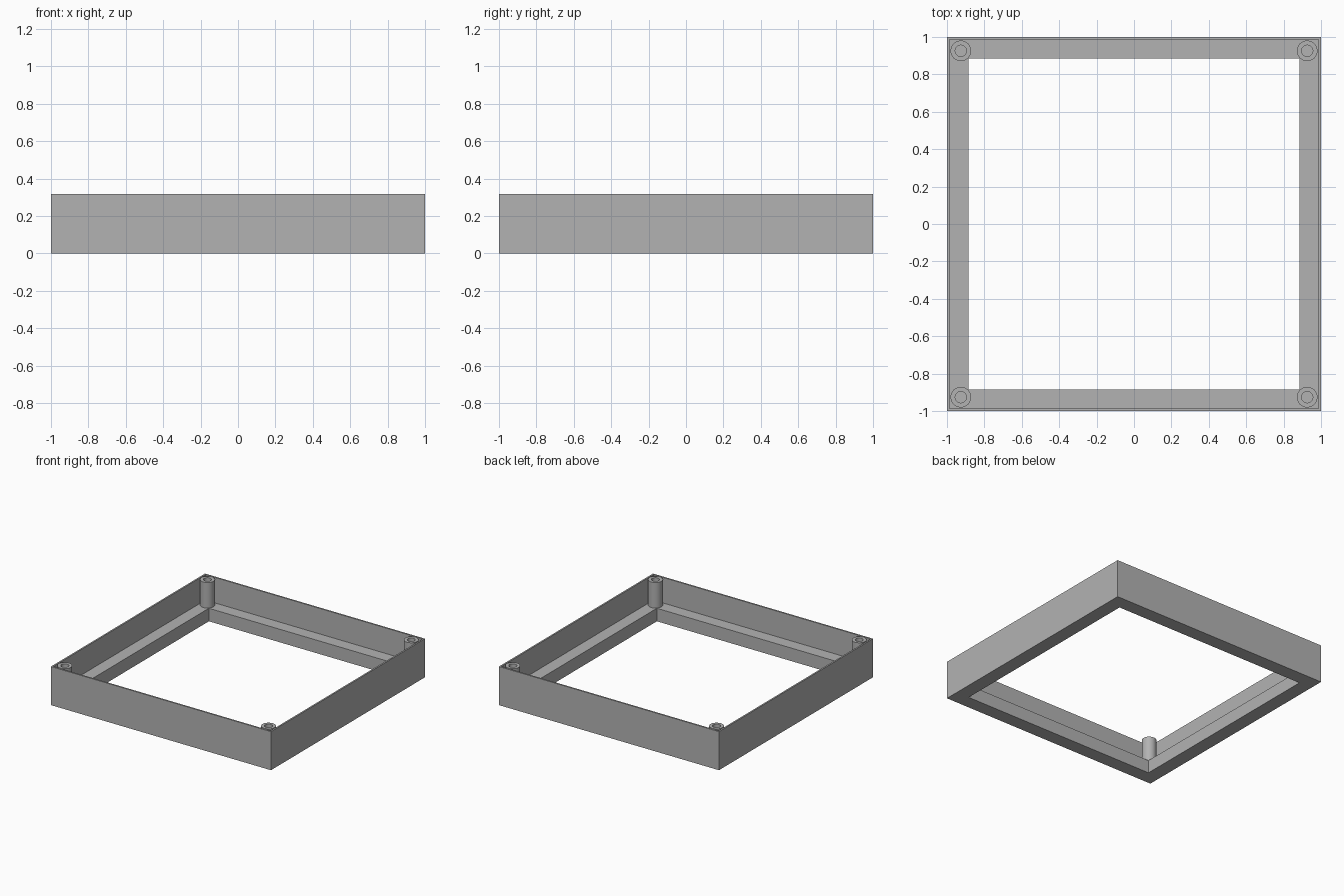
import bpy
import bmesh
from math import cos, sin, pi, sqrt, radians

HEIGHT = 0.317
LEDGE = 0.107
OUTER, WALL_IN, LEDGE_IN = 1.0, 0.987, 0.884
POST_AT, POST_R, HOLE_R = 0.926, 0.055, 0.03

if "Cube" in bpy.data.objects:
    bpy.data.objects.remove(bpy.data.objects["Cube"], do_unlink=True)

grey = bpy.data.materials.new("plain_grey")
grey.use_nodes = True
colour = (0.45, 0.45, 0.45, 1.0)
grey.diffuse_color = colour
grey.node_tree.nodes["Principled BSDF"].inputs["Base Color"].default_value = colour


def sweep(name, profile, sides, turn=0.0, closed=True, location=(0, 0, 0)):
    """Sweep a (radius, z) profile around the z axis with the given side count."""
    bm = bmesh.new()
    rings = []
    for i in range(sides):
        a = turn + 2 * pi * i / sides
        rings.append([bm.verts.new((r * cos(a), r * sin(a), z)) for r, z in profile])
    count = len(profile)
    for i in range(sides):
        here, there = rings[i], rings[(i + 1) % sides]
        for j in range(count if closed else count - 1):
            k = (j + 1) % count
            bm.faces.new((here[j], there[j], there[k], here[k]))
    bmesh.ops.recalc_face_normals(bm, faces=bm.faces)
    mesh = bpy.data.meshes.new(name)
    bm.to_mesh(mesh)
    bm.free()
    mesh.materials.append(grey)
    obj = bpy.data.objects.new(name, mesh)
    obj.location = location
    bpy.context.collection.objects.link(obj)
    return obj


# Square frame: thin outer wall with a thick ledge inside its foot
section = [(OUTER, 0), (OUTER, HEIGHT), (WALL_IN, HEIGHT),
           (WALL_IN, LEDGE), (LEDGE_IN, LEDGE), (LEDGE_IN, 0)]
sweep("frame", [(r * sqrt(2), z) for r, z in section], 4, turn=pi / 4)

# Hollow screw posts standing on the ledge in the corners
tube = [(POST_R, LEDGE), (POST_R, HEIGHT), (HOLE_R, HEIGHT), (HOLE_R, LEDGE)]
for side, x in (("left", POST_AT), ("right", -POST_AT)):
    for end, y in (("front", -POST_AT), ("back", POST_AT)):
        post = sweep(f"{end}_{side}_post", tube, 40, location=(x, y, 0))
        bpy.ops.object.select_all(action="DESELECT")
        post.select_set(True)
        bpy.context.view_layer.objects.active = post
        bpy.ops.object.shade_smooth_by_angle(angle=radians(30))
